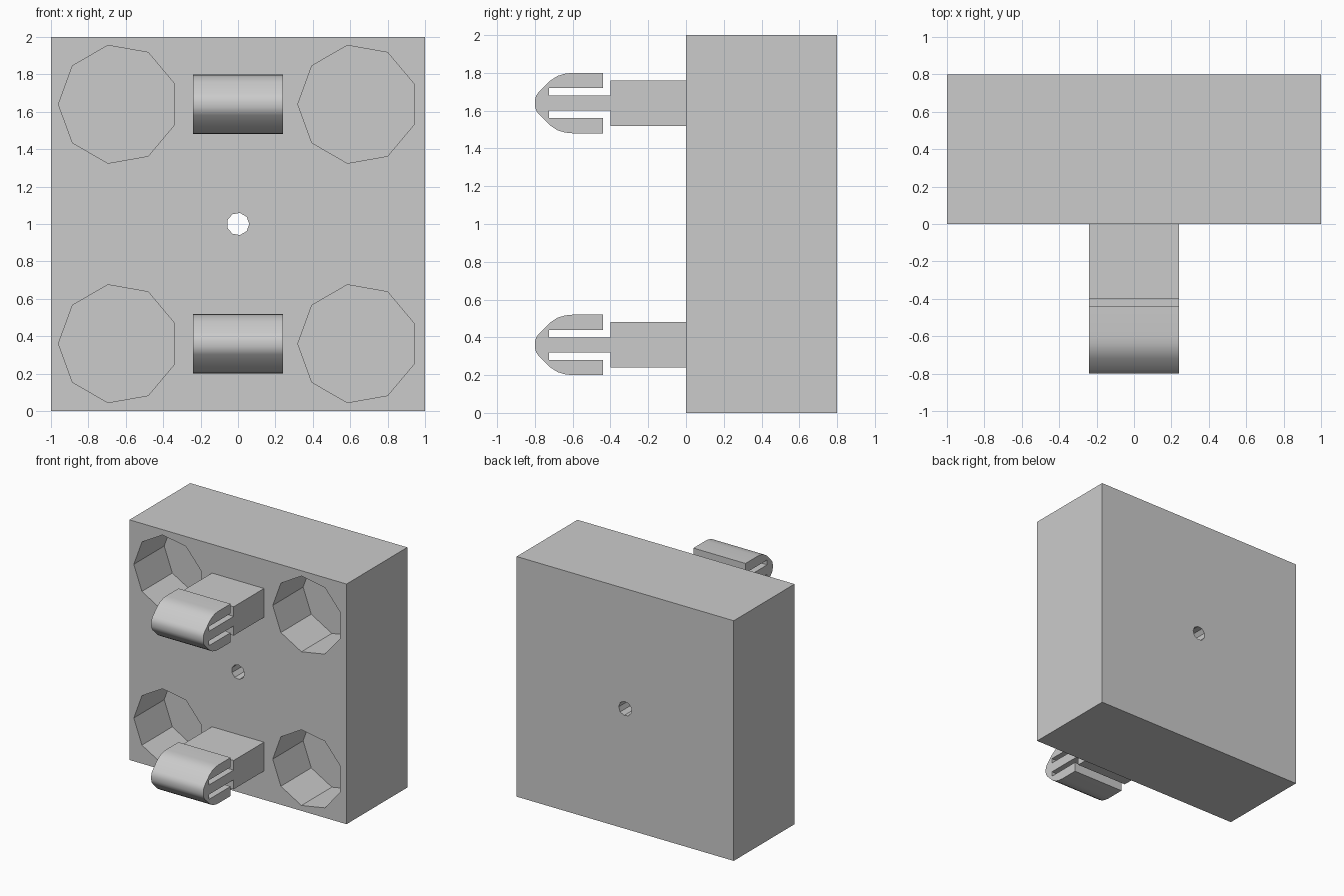
import bpy
import bmesh
from math import cos, sin, pi, radians
from mathutils import Vector

if "Cube" in bpy.data.objects:
    bpy.data.objects.remove(bpy.data.objects["Cube"], do_unlink=True)

GREY = (0.6, 0.6, 0.6, 1.0)
grey = bpy.data.materials.new("light_grey")
grey.use_nodes = True
grey.diffuse_color = GREY
grey.node_tree.nodes["Principled BSDF"].inputs["Base Color"].default_value = GREY


def prism(name, outline, sweep):
    """Extrude a closed planar outline along the sweep vector."""
    bm = bmesh.new()
    face = bm.faces.new([bm.verts.new(p) for p in outline])
    extruded = bmesh.ops.extrude_face_region(bm, geom=[face], use_keep_orig=True)
    moved = [v for v in extruded["geom"] if isinstance(v, bmesh.types.BMVert)]
    bmesh.ops.translate(bm, verts=moved, vec=Vector(sweep))
    bmesh.ops.recalc_face_normals(bm, faces=bm.faces)
    mesh = bpy.data.meshes.new(name)
    bm.to_mesh(mesh)
    bm.free()
    mesh.materials.append(grey)
    obj = bpy.data.objects.new(name, mesh)
    bpy.context.collection.objects.link(obj)
    return obj


def ring(x, y, z, radius, start, sides=9):
    angles = [start + 2 * pi * i / sides for i in range(sides)]
    return [(x + radius * cos(a), y, z + radius * sin(a)) for a in angles]


def cut(target, cutter):
    mod = target.modifiers.new(cutter.name, "BOOLEAN")
    mod.operation = "DIFFERENCE"
    mod.solver = "EXACT"
    mod.object = cutter
    bpy.context.view_layer.objects.active = target
    bpy.ops.object.modifier_apply(modifier=mod.name)
    bpy.data.objects.remove(cutter, do_unlink=True)


# Square block
block = prism("block", [(-1, 0, 0), (1, 0, 0), (1, 0, 2), (-1, 0, 2)], (0, 0.8, 0))

# Four blind nine-sided pockets in the front
POCKET_DEPTH = 0.4
for x in (-0.64, 0.64):
    for z in (0.36, 1.64):
        cut(block, prism("pocket_cutter", ring(x, -0.1, z, 0.32, pi),
                         (0, POCKET_DEPTH + 0.1, 0)))

# Central screw hole, right through
cut(block, prism("hole_cutter", ring(0, -0.1, 1, 0.06, 0), (0, 1, 0)))

# Snap clips: stem, tongue, slots and rounded nose in one half profile (y, height)
half = [(0, 0.12), (-0.4, 0.12), (-0.4, 0.04), (-0.725, 0.04), (-0.725, 0.08),
        (-0.44, 0.08), (-0.44, 0.16), (-0.6, 0.16), (-0.64, 0.156),
        (-0.68, 0.144), (-0.72, 0.118), (-0.78, 0.058), (-0.793, 0.04), (-0.8, 0.016)]
profile = half + [(y, -h) for y, h in reversed(half)]
for name, z in (("lower_clip", 0.36), ("upper_clip", 1.64)):
    clip = prism(name, [(-0.24, y, z + h) for y, h in profile], (0.48, 0, 0))
    bpy.ops.object.select_all(action="DESELECT")
    clip.select_set(True)
    bpy.context.view_layer.objects.active = clip
    bpy.ops.object.shade_smooth_by_angle(angle=radians(35))
